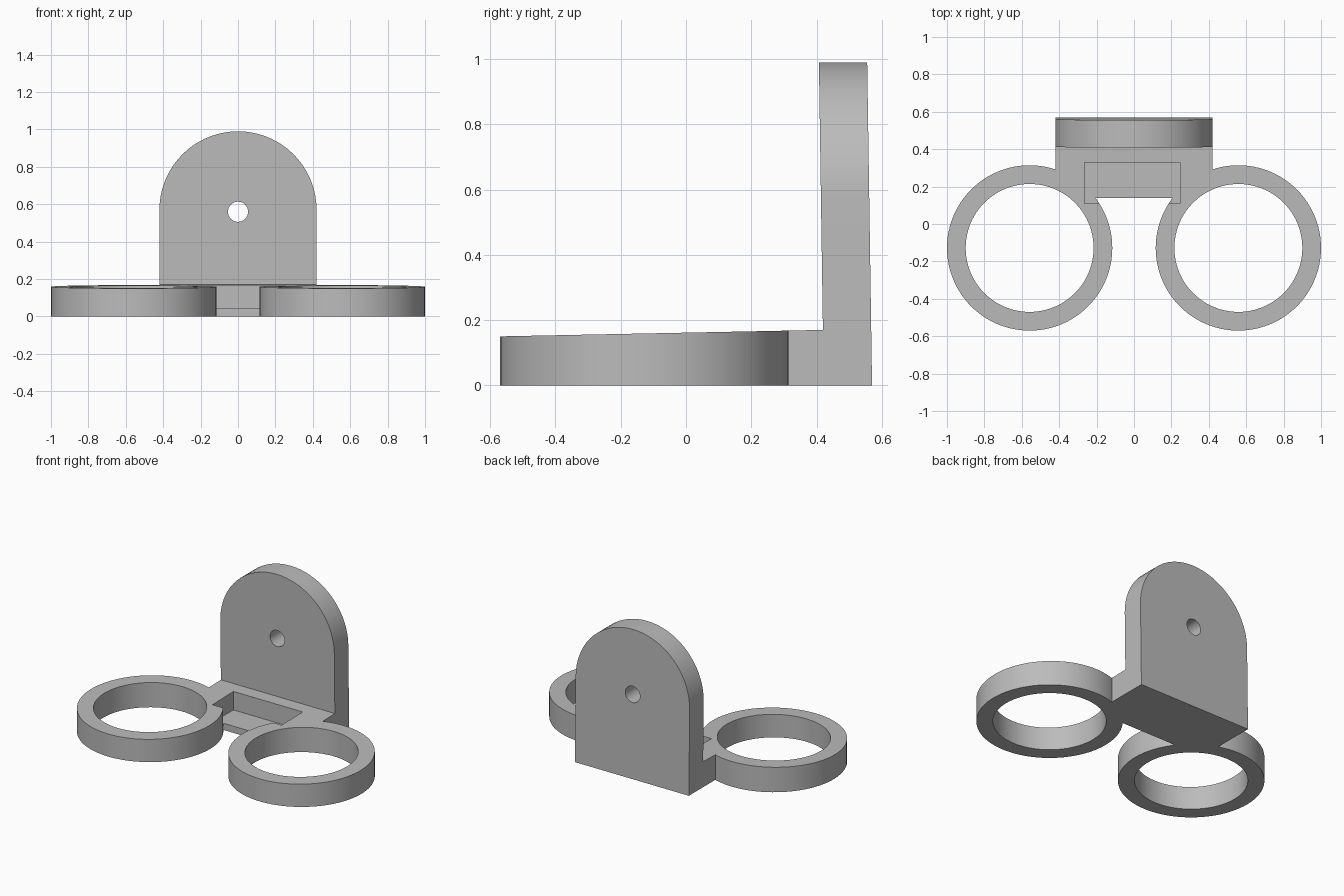
import bpy, bmesh, math

cube = bpy.data.objects.get("Cube")
if cube:
    bpy.data.objects.remove(cube, do_unlink=True)

RING_X, RING_Y, RING_OUT, RING_IN = 0.558, -0.128, 0.442, 0.342
BASE_H = 0.17
HALF_W = 0.42


def prism(name, outline, offset):
    """Extrude a closed outline of 3D points along an offset."""
    bm = bmesh.new()
    face = bm.faces.new([bm.verts.new(p) for p in outline])
    ext = bmesh.ops.extrude_face_region(bm, geom=[face])
    verts = [g for g in ext["geom"] if isinstance(g, bmesh.types.BMVert)]
    bmesh.ops.translate(bm, verts=verts, vec=offset)
    bmesh.ops.recalc_face_normals(bm, faces=bm.faces)
    mesh = bpy.data.meshes.new(name)
    bm.to_mesh(mesh)
    bm.free()
    obj = bpy.data.objects.new(name, mesh)
    bpy.context.collection.objects.link(obj)
    return obj


def arc(cx, cy, r, count, start=0.0, sweep=2 * math.pi, closed=False):
    steps = count - 1 if closed else count
    return [(cx + r * math.cos(start + sweep * i / steps),
             cy + r * math.sin(start + sweep * i / steps)) for i in range(count)]


def block(name, x0, x1, y0, y1, z0, z1):
    return prism(name, [(x0, y0, z0), (x1, y0, z0), (x1, y1, z0), (x0, y1, z0)],
                 (0, 0, z1 - z0))


def disc(name, x, r, z0, z1):
    return prism(name, [(px, py, z0) for px, py in arc(x, RING_Y, r, 96)],
                 (0, 0, z1 - z0))


def combine(target, tool, operation):
    mod = target.modifiers.new(tool.name, "BOOLEAN")
    mod.operation, mod.solver, mod.object = operation, "EXACT", tool
    graph = bpy.context.evaluated_depsgraph_get()
    mesh = bpy.data.meshes.new_from_object(target.evaluated_get(graph))
    target.modifiers.clear()
    target.data = mesh
    bpy.data.objects.remove(tool, do_unlink=True)


# Base block joining the two rings
bracket = block("double_ring_bracket", -HALF_W, HALF_W, 0.14, 0.57, 0, BASE_H)

# Upright plate with a round top
plate_outline = [(-HALF_W, 0), (HALF_W, 0)]
plate_outline += arc(0, 0.57, HALF_W, 37, 0, math.pi, True)
plate = prism("upright_plate", [(x, 0.422, z) for x, z in plate_outline], (0, 0.148, 0))
combine(bracket, plate, "UNION")

# Rings, then their openings
for side in (-1, 1):
    combine(bracket, disc("ring", side * RING_X, RING_OUT, 0, BASE_H), "UNION")
for side in (-1, 1):
    combine(bracket, disc("ring_opening", side * RING_X, RING_IN, -0.1, 0.3), "DIFFERENCE")

# Pocket open to the front, and the screw hole
combine(bracket, block("pocket", -0.265, 0.245, 0.11, 0.33, 0.045, 0.3), "DIFFERENCE")
hole = prism("screw_hole", [(x, 0.35, z) for x, z in arc(0, 0.56, 0.054, 32)], (0, 0.4, 0))
combine(bracket, hole, "DIFFERENCE")

# Slight slope of the base top and backward draft of the plate
for v in bracket.data.vertices:
    if abs(v.co.z - BASE_H) < 0.002 and v.co.y < 0.5:
        v.co.z += 0.02 * (v.co.y - 0.42)
    if v.co.y > 0.41:
        v.co.y -= 0.015 * v.co.z

# Plain grey finish
grey = bpy.data.materials.new("plain_grey")
grey.use_nodes = True
colour = (0.5, 0.5, 0.5, 1)
grey.diffuse_color = colour
grey.node_tree.nodes["Principled BSDF"].inputs["Base Color"].default_value = colour
bracket.data.materials.clear()
bracket.data.materials.append(grey)
for p in bracket.data.polygons:
    p.material_index = 0

bpy.ops.object.select_all(action="DESELECT")
bracket.select_set(True)
bpy.context.view_layer.objects.active = bracket
bpy.ops.object.shade_smooth_by_angle(angle=math.radians(30))
